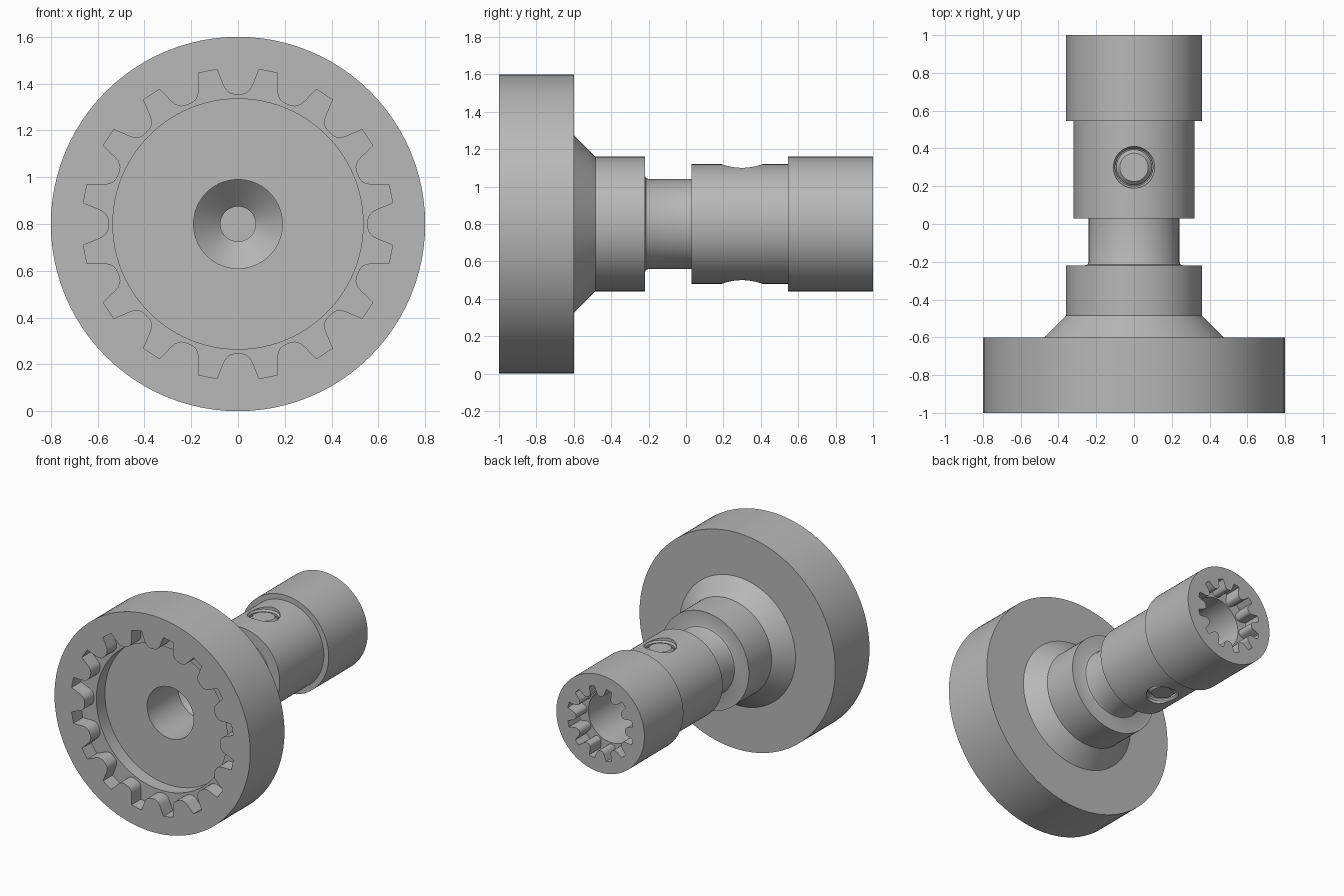
import bpy, bmesh, math
from mathutils import Matrix

cube = bpy.data.objects.get("Cube")
if cube:
    bpy.data.objects.remove(cube, do_unlink=True)

CENTRE = Matrix.Translation((0, 0, 0.8))
ALONG_Y = CENTRE @ Matrix.Rotation(math.radians(-90), 4, 'X')

steel = bpy.data.materials.new("grey steel")
steel.use_nodes = True
colour = (0.48, 0.48, 0.48, 1)
steel.diffuse_color = colour
steel.node_tree.nodes["Principled BSDF"].inputs["Base Color"].default_value = colour


def finish(name, bm, matrix):
    bmesh.ops.recalc_face_normals(bm, faces=bm.faces)
    mesh = bpy.data.meshes.new(name)
    bm.to_mesh(mesh)
    bm.free()
    mesh.transform(matrix)
    mesh.materials.append(steel)
    obj = bpy.data.objects.new(name, mesh)
    bpy.context.collection.objects.link(obj)
    return obj


def lathe(name, profile, matrix, steps=96):
    """Revolve (radius, height) points about the local z axis."""
    bm = bmesh.new()
    verts = [bm.verts.new((r, 0, h)) for r, h in profile]
    edges = [bm.edges.new(pair) for pair in zip(verts, verts[1:])]
    bmesh.ops.spin(bm, geom=verts + edges, cent=(0, 0, 0), axis=(0, 0, 1),
                   angle=math.tau, steps=steps, use_merge=False)
    bmesh.ops.remove_doubles(bm, verts=bm.verts, dist=0.0001)
    return finish(name, bm, matrix)


def toothed_prism(name, teeth, tip, root, low, high):
    """Prism whose lobes become the pockets between internal teeth."""
    # half a pocket: (share of the pitch, share of the tooth depth)
    half = [(0.155, 1), (0.235, 0.36), (0.26, 0.23), (0.3, 0.13),
            (0.35, 0.05), (0.42, 0.01)]
    lobe = [(-a, d) for a, d in reversed(half)] + half + [(0.5, 0)]
    bm = bmesh.new()
    outline = []
    for i in range(teeth):
        for a, d in lobe:
            angle = (i + 0.5 + a) * math.tau / teeth
            r = tip + d * (root - tip)
            outline.append(bm.verts.new((r * math.sin(angle), r * math.cos(angle), low)))
    face = bm.faces.new(outline)
    top = bmesh.ops.extrude_face_region(bm, geom=[face])["geom"]
    bmesh.ops.translate(bm, vec=(0, 0, high - low),
                        verts=[v for v in top if isinstance(v, bmesh.types.BMVert)])
    return finish(name, bm, ALONG_Y)


def activate(obj):
    bpy.ops.object.select_all(action='DESELECT')
    obj.select_set(True)
    bpy.context.view_layer.objects.active = obj


def cut(obj, cutter):
    mod = obj.modifiers.new("cut", 'BOOLEAN')
    mod.operation = 'DIFFERENCE'
    mod.solver = 'EXACT'
    mod.object = cutter
    activate(obj)
    bpy.ops.object.modifier_apply(modifier=mod.name)
    bpy.data.objects.remove(cutter, do_unlink=True)


# Stepped shaft and flange, with the front and rear bores
shaft = lathe("coupling_body", [
    (0, 0.18), (0.075, 0.18), (0.075, -0.32), (0.19, -0.43), (0.19, -0.79),
    (0.535, -0.79), (0.535, -1), (0.8, -1), (0.8, -0.6), (0.475, -0.6),
    (0.36, -0.485), (0.36, -0.22), (0.26, -0.22), (0.246, -0.214), (0.24, -0.2),
    (0.24, 0.03), (0.32, 0.03), (0.32, 0.545), (0.36, 0.545), (0.36, 1),
    (0.19, 1), (0.19, 0.42), (0, 0.42)], ALONG_Y)

# Internal teeth at each end
cut(shaft, toothed_prism("front_teeth_cutter", 16, 0.553, 0.667, -1.1, -0.89))
cut(shaft, toothed_prism("rear_teeth_cutter", 12, 0.2, 0.27, 0.87, 1.1))

# Round seats for the cross pin, above and below
at_pin = CENTRE @ Matrix.Translation((0, 0.3, 0))
for side in (1, -1):
    cut(shaft, lathe("pin_seat_cutter",
                     [(0, 0.26 * side), (0.1, 0.26 * side), (0.1, 0.285 * side),
                      (0.11, 0.298 * side), (0.11, 0.4 * side), (0, 0.4 * side)],
                     at_pin, 48))

# Cross pin with chamfered ends
pin = lathe("cross_pin", [(0, -0.295), (0.075, -0.295), (0.094, -0.275),
                          (0.094, 0.275), (0.075, 0.295), (0, 0.295)], at_pin, 48)

for obj in (shaft, pin):
    activate(obj)
    bpy.ops.object.shade_smooth_by_angle(angle=math.radians(25))
